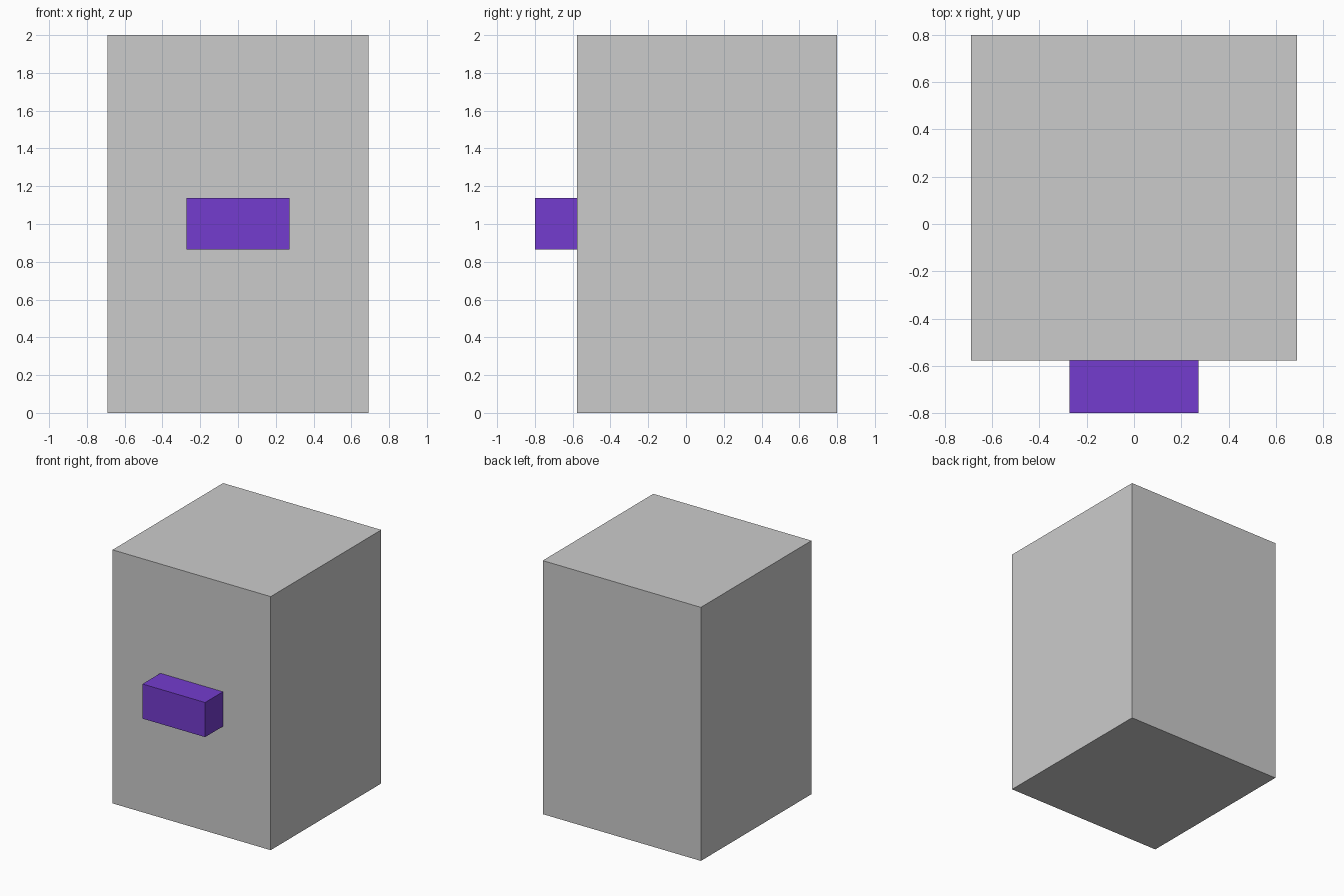
import bpy

if "Cube" in bpy.data.objects:
    bpy.data.objects.remove(bpy.data.objects["Cube"])


def box(name, x, y, z):
    """Axis-aligned box from (min, max) ranges."""
    spans = (x, y, z)
    bpy.ops.mesh.primitive_cube_add(size=1, location=[(a + b) / 2 for a, b in spans])
    obj = bpy.context.object
    obj.name = name
    obj.scale = [b - a for a, b in spans]
    bpy.ops.object.transform_apply(location=False, rotation=False, scale=True)
    return obj


# Main block
box("cabinet_body", (-0.69, 0.69), (-0.578, 0.80), (0, 2))

# Purple block on the front face
handle = box("front_block", (-0.273, 0.273), (-0.80, -0.578), (0.865, 1.138))
purple = bpy.data.materials.new("purple")
purple.diffuse_color = (0.174, 0.045, 0.62, 1)
purple.use_nodes = True
purple.node_tree.nodes["Principled BSDF"].inputs["Base Color"].default_value = purple.diffuse_color
handle.data.materials.append(purple)
